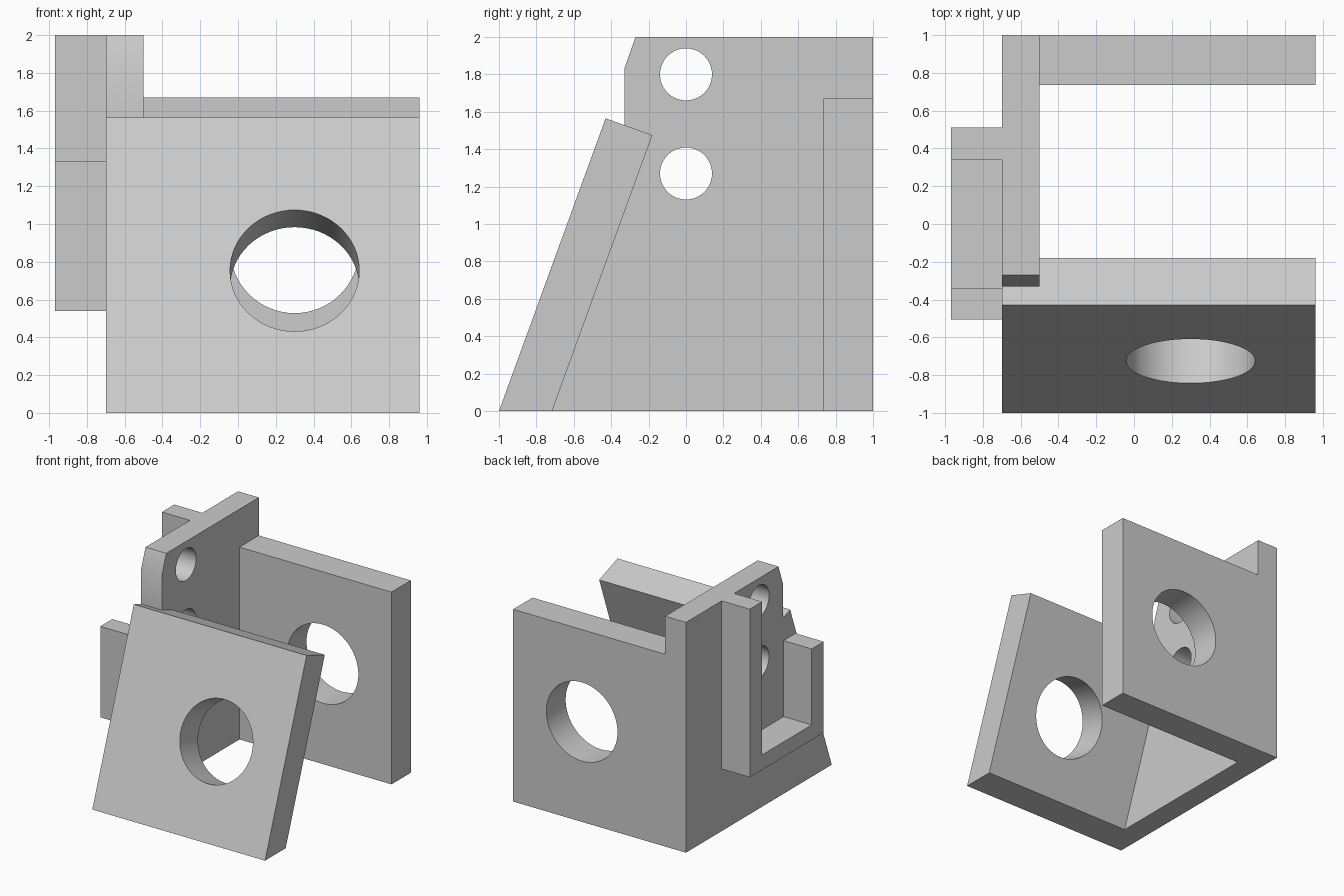
import bpy, bmesh, math
from mathutils import Vector

cube = bpy.data.objects.get("Cube")
if cube:
    bpy.data.objects.remove(cube, do_unlink=True)

grey = bpy.data.materials.new("plain grey")
grey.use_nodes = True
colour = (0.6, 0.6, 0.6, 1)
grey.diffuse_color = colour
grey.node_tree.nodes["Principled BSDF"].inputs["Base Color"].default_value = colour


def prism(name, profile, x0, x1):
    """Extrude a (y, z) profile from x0 to x1."""
    bm = bmesh.new()
    face = bm.faces.new([bm.verts.new((x0, y, z)) for y, z in profile])
    out = bmesh.ops.extrude_face_region(bm, geom=[face])["geom"]
    moved = [v for v in out if isinstance(v, bmesh.types.BMVert)]
    bmesh.ops.translate(bm, verts=moved, vec=(x1 - x0, 0, 0))
    bmesh.ops.recalc_face_normals(bm, faces=bm.faces)
    mesh = bpy.data.meshes.new(name)
    bm.to_mesh(mesh)
    bm.free()
    mesh.materials.append(grey)
    obj = bpy.data.objects.new(name, mesh)
    bpy.context.collection.objects.link(obj)
    return obj


def block(name, x, y, z):
    return prism(name, [(y[0], z[0]), (y[1], z[0]), (y[1], z[1]), (y[0], z[1])], *x)


def drill(obj, centre, axis, radius):
    """Cut a round hole through obj along axis."""
    bpy.ops.mesh.primitive_cylinder_add(vertices=64, radius=radius, depth=0.8, location=centre)
    cutter = bpy.context.object
    cutter.rotation_euler = Vector(axis).to_track_quat("Z", "Y").to_euler()
    cutter.data.materials.append(grey)
    cutter.hide_render = True
    mod = obj.modifiers.new("hole", "BOOLEAN")
    mod.operation = "DIFFERENCE"
    mod.solver = "EXACT"
    mod.object = cutter
    bpy.context.view_layer.objects.active = obj
    bpy.ops.object.modifier_apply(modifier=mod.name)
    bpy.data.objects.remove(cutter, do_unlink=True)


def smooth(obj):
    bpy.ops.object.select_all(action="DESELECT")
    obj.select_set(True)
    bpy.context.view_layer.objects.active = obj
    bpy.ops.object.shade_smooth_by_angle(angle=math.radians(30))


LEFT, WALL, INNER, RIGHT = -0.97, -0.70, -0.50, 0.96

# Leaning front plate, with a hole square to its face
front = prism("front_plate", [(-1, 0), (-0.716, 0), (-0.18, 1.475), (-0.43, 1.565)], WALL, RIGHT)
tilt = math.radians(20)
drill(front, (0.3, -0.726, 0.753), (0, -math.cos(tilt), math.sin(tilt)), 0.342)

# Upright side plate, fitted behind the leaning plate, with a clipped top corner
side = prism("side_plate", [(-0.716, 0), (-0.18, 1.475), (-0.33, 1.529), (-0.33, 1.83),
                            (-0.27, 2), (1, 2), (1, 0)], WALL, INNER)
for z in (1.8, 1.27):
    drill(side, (-0.6, 0, z), (1, 0, 0), 0.139)

# Back plate
back = block("back_plate", (INNER, RIGHT), (0.735, 1), (0, 1.67))
drill(back, (0.3, 0.87, 0.87), (0, 1, 0), 0.342)

# Channel bracket on the outside of the side plate
block("bracket_floor", (LEFT, WALL), (-0.505, 0.34), (0.54, 0.67))
block("bracket_short_arm", (LEFT, WALL), (-0.505, -0.34), (0.67, 1.33))
block("bracket_tall_arm", (LEFT, WALL), (0.34, 0.51), (0.54, 2))

for plate in (front, side, back):
    smooth(plate)
